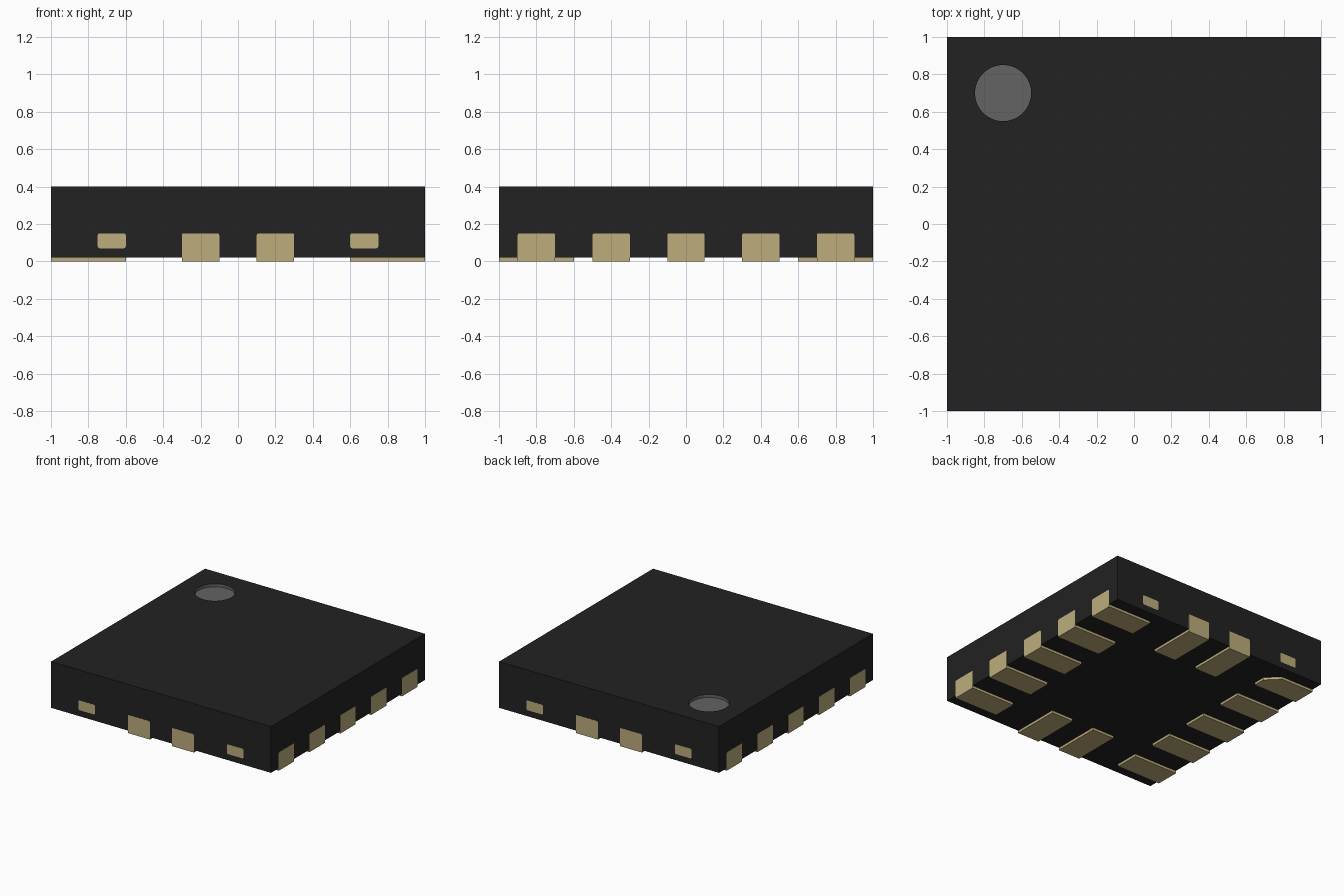
import bpy
import bmesh
from mathutils import Vector, Matrix

if "Cube" in bpy.data.objects:
    bpy.data.objects.remove(bpy.data.objects["Cube"], do_unlink=True)


def material(name, rgb):
    mat = bpy.data.materials.new(name)
    mat.use_nodes = True
    colour = (*rgb, 1)
    mat.diffuse_color = colour
    mat.node_tree.nodes["Principled BSDF"].inputs["Base Color"].default_value = colour
    return mat


black = material("black moulding", (0.016, 0.016, 0.016))
grey = material("grey marker", (0.125, 0.125, 0.125))
gold = material("dull gold", (0.51, 0.42, 0.2))

HALF = 0.999      # body half width; metal stands a hair proud of it
BASE, TOP = 0.02, 0.4
DOT = Vector((-0.7, 0.7, 0))


def prism(name, outline, low, high, mat, bevel=None):
    """Extrude a plan outline; bevel(edge) picks the edges to round."""
    bm = bmesh.new()
    face = bm.faces.new([bm.verts.new((x, y, low)) for x, y in outline])
    side = bmesh.ops.extrude_face_region(bm, geom=[face])["geom"]
    verts = [v for v in side if isinstance(v, bmesh.types.BMVert)]
    bmesh.ops.translate(bm, verts=verts, vec=(0, 0, high - low))
    if bevel:
        edges = [e for e in bm.edges if bevel(e)]
        bmesh.ops.bevel(bm, geom=edges, offset=0.01, segments=3,
                        profile=0.5, affect="EDGES")
    bmesh.ops.recalc_face_normals(bm, faces=bm.faces)
    mesh = bpy.data.meshes.new(name)
    bm.to_mesh(mesh)
    bm.free()
    obj = bpy.data.objects.new(name, mesh)
    bpy.context.collection.objects.link(obj)
    mesh.materials.append(mat)
    return obj


# Moulded body with a shallow round marker recess
body = prism("body", [(-HALF, -HALF), (HALF, -HALF), (HALF, HALF), (-HALF, HALF)],
             BASE, TOP, black)
bpy.ops.mesh.primitive_cylinder_add(vertices=64, radius=0.15, depth=0.05,
                                    location=DOT + Vector((0, 0, TOP)))
cutter = bpy.context.object
cut = body.modifiers.new("marker recess", "BOOLEAN")
cut.object = cutter
cut.solver = "EXACT"
bpy.context.view_layer.objects.active = body
bpy.ops.object.modifier_apply(modifier=cut.name)
bpy.data.objects.remove(cutter, do_unlink=True)

body.data.materials.clear()
for mat in (black, grey):
    body.data.materials.append(mat)
for face in body.data.polygons:
    flat = Vector((face.center.x, face.center.y, 0))
    in_recess = (flat - DOT).length < 0.16 and face.center.z < TOP - 0.001
    face.material_index = int(in_recess)


def long_top_edge(e):
    a, b = (v.co for v in e.verts)
    return min(a.z, b.z) > 0.1 and abs(a.y - b.y) < 0.001


# Contacts: drawn on the +x side, then turned into place
plain = [(0.6, -0.1), (1, -0.1), (1, 0.1), (0.6, 0.1)]
keyed = [(0.7, -0.1), (1, -0.1), (1, 0.1), (0.6, 0.1), (0.6, 0)]


def contact(name, offset, turn, outline=plain):
    spot = [(x, y + offset) for x, y in outline]
    obj = prism(name, spot, 0, 0.15, gold, long_top_edge)
    obj.data.transform(Matrix.Rotation(turn, 4, "Z"))


QUARTER = 1.5707963
for i in range(5):
    place = 0.4 * (i - 2)
    contact(f"left_contact_{i + 1}", place, 0)
    contact(f"right_contact_{i + 1}", place, 2 * QUARTER, keyed if i == 0 else plain)
for i, place in enumerate((-0.2, 0.2)):
    contact(f"back_contact_{i + 1}", place, QUARTER)
    contact(f"front_contact_{i + 1}", place, -QUARTER)


def runs_along_y(e):
    a, b = (v.co for v in e.verts)
    return abs(a.y - b.y) > 0.01


# Frame tie bar ends on the front and back faces
for side, y in (("front", -1), ("back", 1)):
    for hand, x in (("left", 0.675), ("right", -0.675)):
        inner = y * 0.95
        prism(f"{side}_{hand}_tie_bar",
              [(x - 0.075, inner), (x + 0.075, inner), (x + 0.075, y), (x - 0.075, y)],
              0.07, 0.15, gold, runs_along_y)
